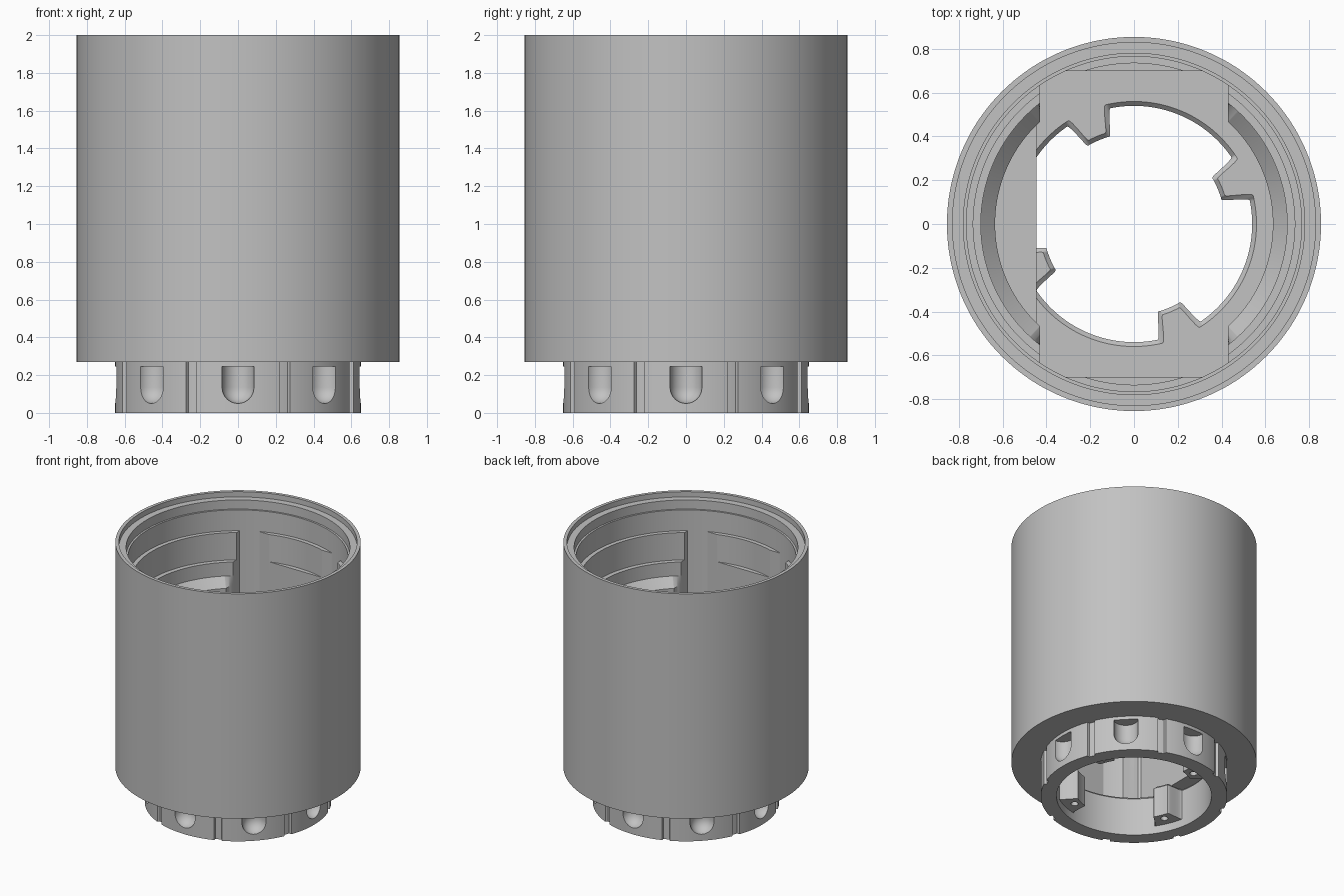
import bpy, bmesh
from math import sin, cos, pi, radians, degrees, acos, asin

if "Cube" in bpy.data.objects:
    bpy.data.objects.remove(bpy.data.objects["Cube"])

grey = bpy.data.materials.new("plain grey")
grey.use_nodes = True
colour = (0.54, 0.54, 0.54, 1)
grey.diffuse_color = colour
grey.node_tree.nodes["Principled BSDF"].inputs["Base Color"].default_value = colour

BORE, FLOOR, HOLE = 0.766, 0.31, 0.54
HALF_W, HALF_D = 0.43, 0.70


def finish(bm, name):
    bmesh.ops.remove_doubles(bm, verts=bm.verts, dist=1e-5)
    bmesh.ops.recalc_face_normals(bm, faces=bm.faces)
    if bm.calc_volume(signed=True) < 0:
        bmesh.ops.reverse_faces(bm, faces=bm.faces)
    mesh = bpy.data.meshes.new(name)
    bm.to_mesh(mesh)
    bm.free()
    ob = bpy.data.objects.new(name, mesh)
    bpy.context.collection.objects.link(ob)
    mesh.materials.append(grey)
    return ob


def loft(bm, rings, closed=False):
    """Skin between equal rings of points, capped or joined end to end."""
    rows = [[bm.verts.new(p) for p in ring] for ring in rings]
    pairs = list(zip(rows, rows[1:]))
    if closed:
        pairs.append((rows[-1], rows[0]))
    else:
        bm.faces.new(rows[0][::-1])
        bm.faces.new(rows[-1])
    n = len(rows[0])
    for a, b in pairs:
        for i in range(n):
            j = (i + 1) % n
            bm.faces.new((a[i], a[j], b[j], b[i]))


def lathe(bm, profile, n, at):
    loft(bm, [[(at[0] + r * cos(2 * pi * i / n), at[1] + r * sin(2 * pi * i / n), z)
               for i in range(n)] for r, z in profile])


def polar(r, angle):
    return r * cos(radians(angle)), r * sin(radians(angle))


# Cross-sections: each gives a radius for an angle in degrees
def circle(r):
    return lambda a: r


def collar(a):
    """Collar outline with eight narrow upright grooves."""
    away = abs((a % 45) - 22.5)
    return 0.63 if away < 2.1 else 0.65


def chamber(recess):
    """Flat-walled box within the bore, widened by a round recess."""
    def radius(a):
        c, s = abs(cos(radians(a))), abs(sin(radians(a)))
        box = min(HALF_W / max(c, 1e-6), HALF_D / max(s, 1e-6), BORE)
        return max(box, recess)
    return radius


def opening(r, half):
    """Round hole with four rounded inward tabs."""
    def radius(a):
        away = abs((a - 23 + 45) % 90 - 45)
        t = min(1, max(0, (half - away) / 4))
        return r - 0.125 * t * t * (3 - 2 * t)
    return radius


# Even angles plus the exact corners of the chamber
angles = {k / 2 for k in range(720)}
corners = [acos(HALF_W / r) for r in (BORE, 0.735, 0.70, 0.635)] + [asin(HALF_D / r) for r in (BORE, 0.735)]
for c in map(degrees, corners):
    angles |= {c, 180 - c, 180 + c, 360 - c}
angles = sorted(angles)

# Housing: collar, sleeve, stepped rim, bore, chamber, floor and opening
sections = [
    (collar, 0), (collar, 0.27),
    (circle(0.855), 0.27), (circle(0.855), 2),
    (circle(0.83), 2), (circle(0.83), 1.96),
    (circle(0.78), 1.96), (circle(0.78), 1.89),
    (circle(BORE), 1.89), (circle(BORE), 1.73),
    (chamber(0.735), 1.73), (chamber(0.735), 1.52),
    (chamber(0.70), 1.52), (chamber(0.70), 1.415),
    (chamber(0.635), 1.35), (chamber(0.635), FLOOR),
    (opening(HOLE + 0.02, 9.5), FLOOR), (opening(HOLE, 11.5), FLOOR - 0.02),
    (opening(HOLE, 11.5), 0.06), (circle(HOLE), 0.06), (circle(HOLE), 0),
]
bm = bmesh.new()
loft(bm, [[(*polar(radius(a), a), z) for a in angles] for radius, z in sections], closed=True)
body = finish(bm, "housing_body")


def cut(target, bm, name):
    """Subtract a cutter with the first solver that gives a result."""
    cutter = finish(bm, name)
    cutter.hide_render = True
    mod = target.modifiers.new(name, 'BOOLEAN')
    mod.operation, mod.object = 'DIFFERENCE', cutter
    bpy.context.view_layer.objects.active = target
    for solver in ('MANIFOLD', 'EXACT', 'FLOAT'):
        mod.solver = solver
        bpy.context.view_layer.update()
        result = target.evaluated_get(bpy.context.evaluated_depsgraph_get())
        if len(result.data.polygons) > len(target.data.polygons) // 2 \
                and len(result.data.vertices) != len(target.data.vertices):
            bpy.ops.object.modifier_apply(modifier=name)
            break
    else:
        target.modifiers.remove(mod)
    bpy.data.objects.remove(cutter)


# Round-bottomed pockets around the collar
bm = bmesh.new()
R = 0.085
ball = [(R * sin(radians(a)), 0.135 - R * cos(radians(a))) for a in range(6, 91, 12)]
for k in range(8):
    lathe(bm, ball + [(R, 0.245)], 32, polar(0.65, 45 * k))
cut(body, bm, "collar_pockets")

# Blind screw holes under the tabs
bm = bmesh.new()
for k in range(4):
    lathe(bm, [(0.026, 0.03), (0.026, 0.2)], 20, polar(0.465, 23 + 90 * k))
cut(body, bm, "screw_holes")

# Shelf filling the lower part of one side recess
bm = bmesh.new()
edge, rs = 0.445, 0.637
half = degrees(acos(edge / rs))
arc = [polar(rs, 180 + half * k / 12) for k in range(-12, 13)]
loft(bm, [[(x, y, z) for x, y in arc] for z in (FLOOR - 0.005, 1.0)])
shelf = finish(bm, "side_shelf")

for ob in (body, shelf):
    bpy.ops.object.select_all(action='DESELECT')
    ob.select_set(True)
    bpy.context.view_layer.objects.active = ob
    bpy.ops.object.shade_smooth_by_angle(angle=radians(30))
